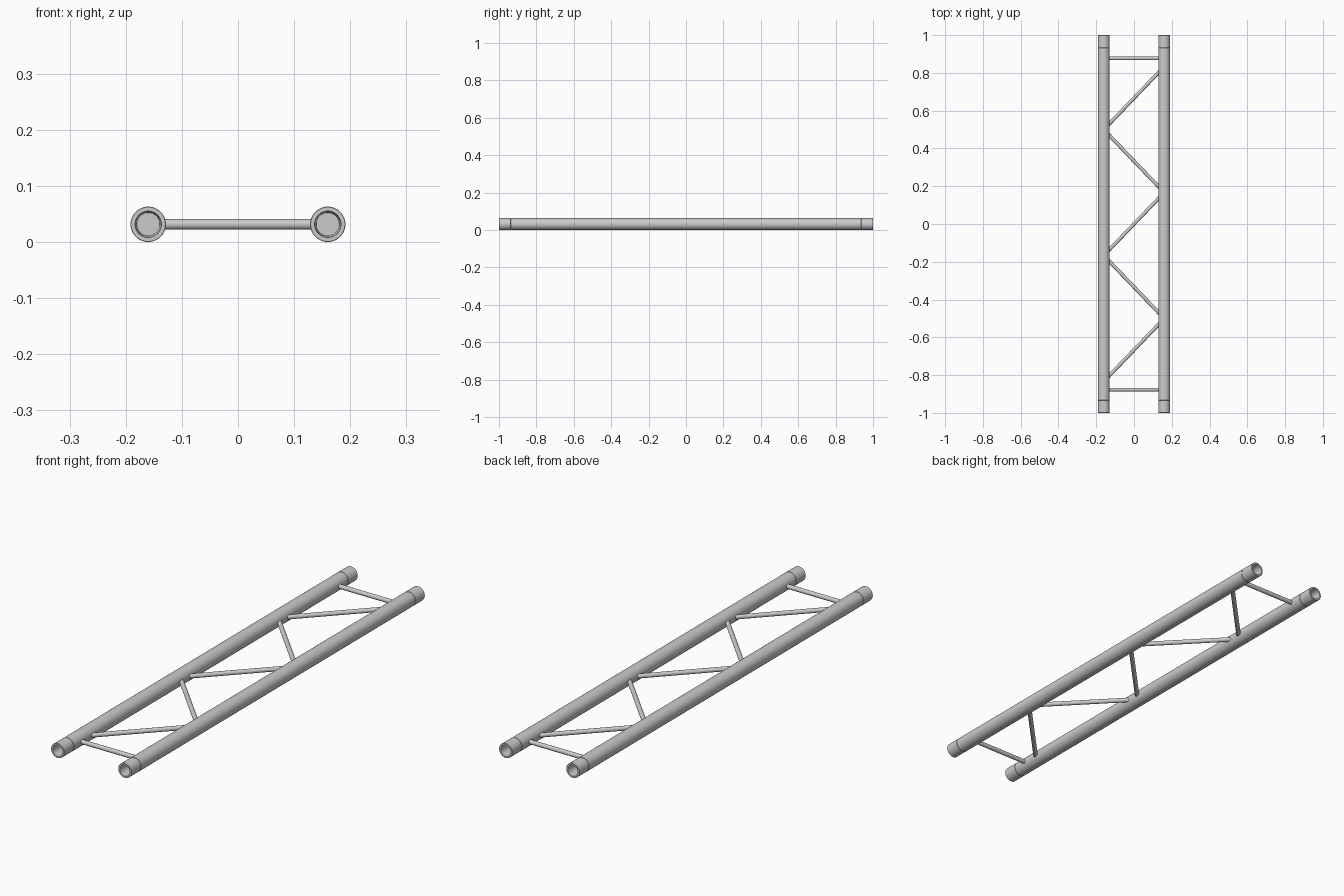
import bpy, bmesh, math
from mathutils import Vector

if "Cube" in bpy.data.objects:
    bpy.data.objects.remove(bpy.data.objects["Cube"])

R, X, Z = 0.0315, 0.16, 0.0315   # chord radius, offset, centre height
SEG = 48


def finish(bm, name):
    bmesh.ops.recalc_face_normals(bm, faces=bm.faces)
    me = bpy.data.meshes.new(name)
    bm.to_mesh(me)
    bm.free()
    ob = bpy.data.objects.new(name, me)
    bpy.context.collection.objects.link(ob)
    bpy.ops.object.select_all(action='DESELECT')
    ob.select_set(True)
    bpy.context.view_layer.objects.active = ob
    bpy.ops.object.shade_smooth_by_angle(angle=math.radians(35))
    return ob


def lathe(name, x, profile):
    """Revolve (radius, y) points about a y-parallel axis."""
    bm = bmesh.new()
    vs = [bm.verts.new((x + r, y, Z)) for r, y in profile]
    es = [bm.edges.new(p) for p in zip(vs, vs[1:])]
    bmesh.ops.spin(bm, geom=vs + es, cent=(x, 0, Z), axis=(0, 1, 0),
                   angle=math.tau, steps=SEG, use_duplicate=False)
    bmesh.ops.remove_doubles(bm, verts=bm.verts, dist=1e-5)
    return finish(bm, name)


def rod(name, a, b, r=0.0095):
    a, b = Vector(a), Vector(b)
    d = b - a
    bm = bmesh.new()
    bmesh.ops.create_cone(bm, cap_ends=True, segments=24,
                          radius1=r, radius2=r, depth=d.length)
    bm.transform(d.to_track_quat('Z', 'Y').to_matrix().to_4x4())
    bmesh.ops.translate(bm, verts=bm.verts, vec=(a + b) / 2)
    return finish(bm, name)


# Chords with a fine seam groove and a tapered socket at each end
half = [(R, 0.933), (R - 0.0015, 0.934), (R - 0.0015, 0.936), (R, 0.937),
        (R, 0.999), (R - 0.001, 1.0), (0.0235, 1.0), (0.0205, 0.92), (0, 0.92)]
profile = [(r, -y) for r, y in reversed(half)] + half
for side, x in (("left", -X), ("right", X)):
    lathe(side + "_chord", x, profile)

# Straight end braces
for end, y in (("front", -0.877), ("back", 0.877)):
    rod(end + "_cross_brace", (-X, y, Z), (X, y, Z))

# Zigzag diagonals
nodes = [(X if i % 2 else -X, -5 / 6 + i / 3, Z) for i in range(6)]
for i, (a, b) in enumerate(zip(nodes, nodes[1:])):
    rod(f"diagonal_brace_{i + 1}", a, b)
